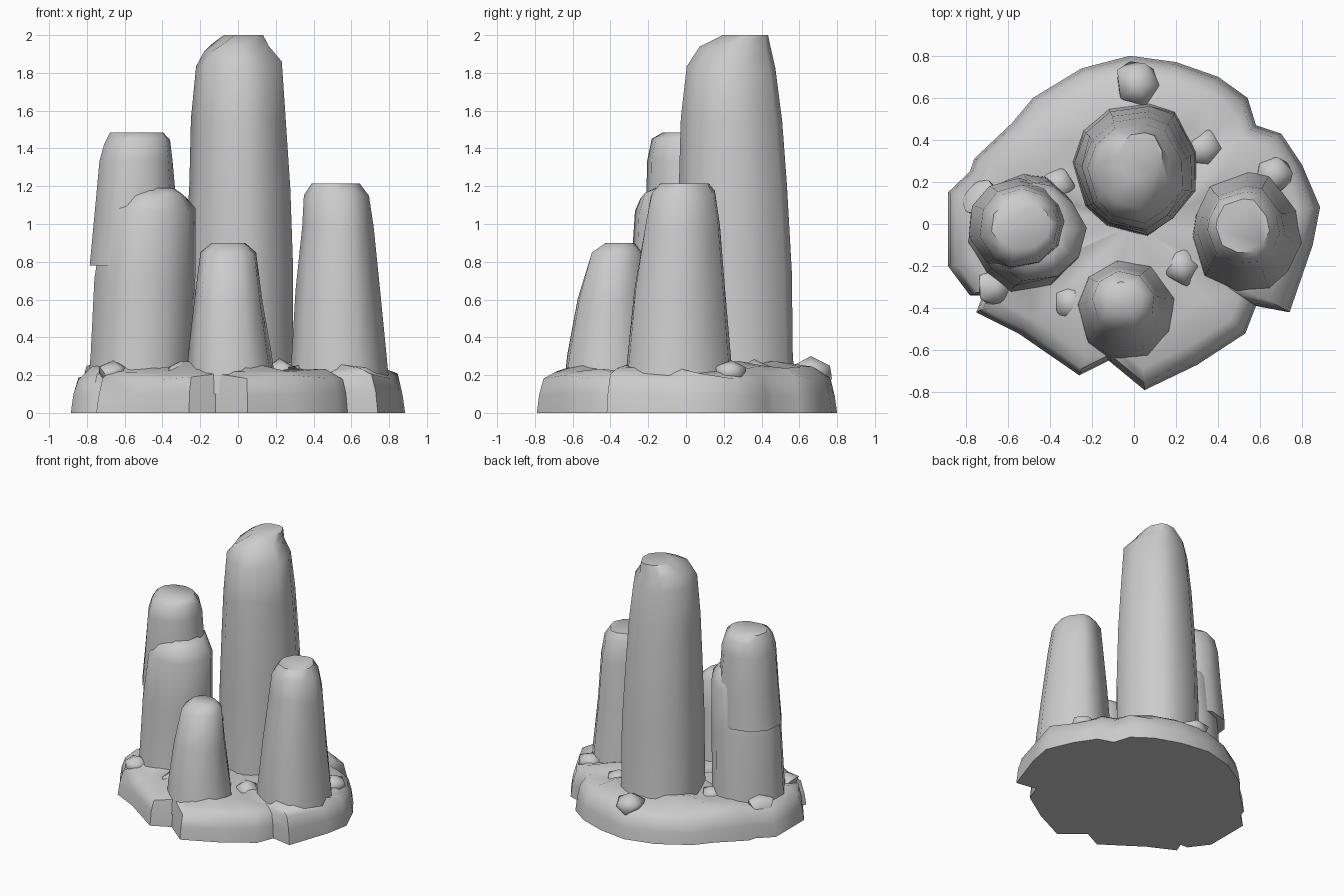
import bpy, bmesh, math, random

if "Cube" in bpy.data.objects:
    bpy.data.objects.remove(bpy.data.objects["Cube"])

random.seed(7)


def finish(name, bm, angle=50):
    bmesh.ops.recalc_face_normals(bm, faces=bm.faces)
    mesh = bpy.data.meshes.new(name)
    bm.to_mesh(mesh)
    bm.free()
    ob = bpy.data.objects.new(name, mesh)
    bpy.context.collection.objects.link(ob)
    bpy.ops.object.select_all(action='DESELECT')
    ob.select_set(True)
    bpy.context.view_layer.objects.active = ob
    bpy.ops.object.shade_smooth_by_angle(angle=math.radians(angle))
    return ob


def loft(bm, rings):
    for lo, hi in zip(rings, rings[1:]):
        n = len(lo)
        for i in range(n):
            j = (i + 1) % n
            bm.faces.new((lo[i], lo[j], hi[j], hi[i]))


def pillar(name, levels, sides=11):
    """Each level is z, x min, x max, y min, y max."""
    bm = bmesh.new()
    start = random.uniform(0, 1)
    angles = [start + (i + random.uniform(-.22, .22)) * math.tau / sides for i in range(sides)]
    facet = [random.uniform(.97, 1.05) for _ in angles]
    rings = []
    for k, (z, x0, x1, y0, y1) in enumerate(levels):
        ring = []
        for a, f in zip(angles, facet):
            r = f * random.uniform(.985, 1.015)
            dz = random.uniform(-.02, .02) if 0 < k < len(levels) - 1 else 0
            ring.append(bm.verts.new(((x0 + x1) / 2 + (x1 - x0) / 2 * r * math.cos(a),
                                      (y0 + y1) / 2 + (y1 - y0) / 2 * r * math.sin(a), z + dz)))
        rings.append(ring)
    loft(bm, rings)
    bm.faces.new(rings[0])
    bm.faces.new(rings[-1])
    return finish(name, bm)


# Rock columns
pillar("tall_column", [
    (.10, -.29, .32, -.05, .60), (.30, -.275, .30, -.04, .58), (.75, -.27, .30, -.04, .57),
    (1.20, -.25, .28, -.03, .55), (1.55, -.235, .26, -.015, .52), (1.84, -.215, .235, .01, .485),
    (1.93, -.17, .17, .08, .46), (2.0, -.07, .135, .2, .44)])
pillar("left_column_upper", [
    (.78, -.79, -.32, -.22, .22), (1.05, -.76, -.33, -.21, .21), (1.34, -.735, -.35, -.2, .19),
    (1.44, -.71, -.365, -.18, .17), (1.485, -.68, -.40, -.12, .12)])
pillar("left_column_lower", [
    (.10, -.79, -.24, -.33, .24), (.30, -.775, -.25, -.31, .23), (.70, -.755, -.235, -.29, .21),
    (1.07, -.70, -.235, -.27, .19), (1.15, -.62, -.28, -.24, .15), (1.19, -.52, -.34, -.17, .10)])
pillar("front_column", [
    (.10, -.28, .21, -.66, -.15), (.30, -.265, .18, -.635, -.17), (.60, -.235, .135, -.58, -.20),
    (.84, -.20, .10, -.51, -.22), (.90, -.14, .04, -.43, -.27)], sides=9)
pillar("right_column", [
    (.10, .27, .80, -.34, .26), (.30, .285, .78, -.32, .24), (.65, .31, .745, -.28, .21),
    (1.0, .34, .715, -.22, .18), (1.16, .35, .69, -.19, .155), (1.215, .39, .64, -.14, .12)])

# Irregular base slab
outline = [(-.02, .80), (.2, .77), (.4, .7), (.54, .6), (.58, .47), (.7, .43), (.8, .28),
           (.885, .08), (.85, -.1), (.74, -.42), (.58, -.39), (.53, -.52), (.3, -.67), (.05, -.79),
           (-.12, -.65), (-.26, -.72), (-.42, -.61), (-.55, -.52), (-.75, -.42), (-.72, -.34),
           (-.78, -.34), (-.885, -.2), (-.885, .15), (-.78, .25), (-.76, .31), (-.58, .48),
           (-.48, .6), (-.25, .74)]
bm = bmesh.new()
rings = []
for s, z, jit in ((1, 0, .008), (.985, .10, .015), (.955, .19, .02), (.87, .225, .025),
                  (.66, .25, .03), (.35, .24, .03)):
    rings.append([bm.verts.new((x * s, y * s, z + random.uniform(-jit, jit) * (z > 0)))
                  for x, y in outline])
loft(bm, rings)
bm.faces.new(rings[0])
centre = bm.verts.new((0, 0, .23))
for a, b in zip(rings[-1], rings[-1][1:] + rings[-1][:1]):
    bm.faces.new((a, b, centre))
finish("base_slab", bm, 55)

# Rubble at the feet of the columns
for i, (cx, cy, r) in enumerate([(-.36, .18, .09), (.33, .36, .10), (.02, .66, .12), (.22, -.2, .10),
                                 (-.72, .12, .10), (-.3, -.38, .10), (.66, .24, .10), (-.66, -.3, .09)]):
    bm = bmesh.new()
    bmesh.ops.create_icosphere(bm, subdivisions=1, radius=r)
    for v in bm.verts:
        v.co *= random.uniform(.85, 1.15)
        v.co.z *= .65
        v.co += type(v.co)((cx, cy, .215))
    finish("rubble_%d" % (i + 1), bm, 60)
